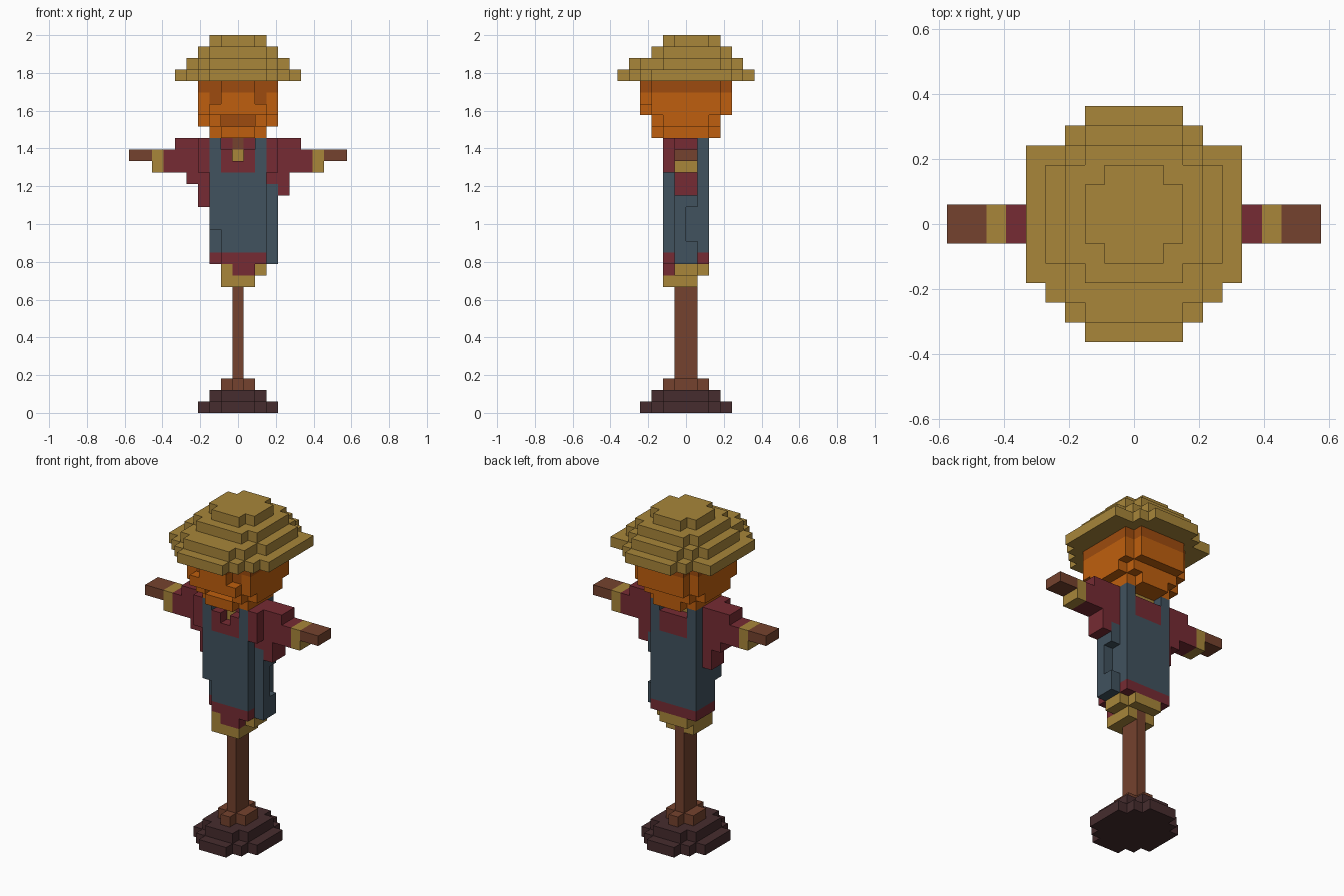
import bpy
import bmesh
from mathutils import Vector

UNIT = 2 / 33

cube = bpy.data.objects.get("Cube")
if cube:
    bpy.data.objects.remove(cube, do_unlink=True)


def linear(c):
    c /= 255
    return c / 12.92 if c <= 0.04045 else ((c + 0.055) / 1.055) ** 2.4


def material(name, r, g, b):
    mat = bpy.data.materials.new(name)
    colour = (linear(r), linear(g), linear(b), 1)
    mat.diffuse_color = colour
    mat.use_nodes = True
    shader = next(n for n in mat.node_tree.nodes if n.type == 'BSDF_PRINCIPLED')
    shader.inputs["Base Color"].default_value = colour
    return mat


straw = material("straw", 168, 134, 58)
orange = material("orange", 191, 95, 14)
burnt_orange = material("burnt orange", 157, 75, 14)
maroon = material("maroon", 118, 43, 51)
denim = material("denim blue", 65, 82, 94)
wood = material("wood brown", 117, 66, 46)
earth = material("dark earth", 70, 44, 46)

taken = {}    # every filled cell and the part that owns it
carved = set()
parts = {}


def cells(x0, x1, y0, y1, z0, z1):
    """Cells of a box: x by first and last column, y and z by edges."""
    return {(x, y, z) for x in range(x0, x1 + 1)
            for y in range(y0, y1) for z in range(z0, z1)}


def carve(*box):
    carved.update(cells(*box))


def part(name, mat, *boxes):
    """Claim the free cells of the boxes for a named part."""
    parts[name] = mat
    for box in boxes:
        for cell in cells(*box) - carved:
            taken.setdefault(cell, name)


def disc(z, *steps):
    """One stepped layer: half width in columns, back and front edges."""
    return [(-half, half, y0, y1, z, z + 1) for half, y0, y1 in steps]


def build(name, mat):
    """Make the outer skin of a part from its claimed cells."""
    bm = bmesh.new()
    for cell in [c for c, owner in taken.items() if owner == name]:
        low = Vector((cell[0] - 0.5, cell[1], cell[2]))
        for axis in range(3):
            for side in (0, 1):
                near = list(cell)
                near[axis] += 2 * side - 1
                if tuple(near) in taken:
                    continue
                u, v = Vector(), Vector()
                u[(axis + 1) % 3] = v[(axis + 2) % 3] = 1
                start = low.copy()
                start[axis] += side
                loop = [start, start + u, start + u + v, start + v]
                if not side:
                    loop.reverse()
                bm.faces.new([bm.verts.new(p * UNIT) for p in loop])
    bmesh.ops.remove_doubles(bm, verts=bm.verts, dist=UNIT / 100)
    bmesh.ops.dissolve_limit(bm, angle_limit=0.02, verts=bm.verts, edges=bm.edges)
    mesh = bpy.data.meshes.new(name)
    bm.to_mesh(mesh)
    bm.free()
    mesh.materials.append(mat)
    bpy.context.collection.objects.link(bpy.data.objects.new(name, mesh))


# Earth mound and pole
part("mound", earth,
     *disc(0, (3, -2, 2), (2, -3, 3), (1, -4, 4)),
     *disc(1, (2, -2, 2), (1, -3, 3)))
part("pole_foot", wood, *disc(2, (1, -1, 1), (0, -2, 2)))
part("pole", wood, (0, 0, -1, 1, 3, 24))

# Hat, from the brim up
part("hat", straw,
     *disc(29, (5, -3, 4), (4, -4, 4), (3, -5, 5), (2, -6, 6)),
     *disc(30, (4, -2, 3), (3, -4, 4), (2, -5, 5)),
     *disc(31, (3, -2, 3), (2, -3, 4)),
     *disc(32, (2, -1, 2), (1, -2, 3)))

# Face openings: eyes and mouth
for x in (-2, 2):
    carve(x, x, -4, -3, 27, 29)
carve(-1, 1, -3, -2, 25, 26)
part("eye_backs", burnt_orange, *[(x, x, -3, -2, 27, 28) for x in (-2, 2)])
part("mouth_back", burnt_orange, (-1, 1, -2, -1, 25, 26))

# Pumpkin head with its darker top band
part("head_band", burnt_orange, *disc(28, (3, -3, 3), (2, -4, 4)))
part("head", orange,
     *[box for z in (26, 27) for box in disc(z, (3, -3, 3), (2, -4, 4))],
     *disc(25, (3, -2, 2), (2, -3, 3)),
     *disc(24, (2, -2, 2), (1, -3, 3)))

# Open collar with straw showing
carve(-1, 1, -2, -1, 23, 24)
carve(0, 0, -2, -1, 22, 23)
carve(-1, 1, 1, 2, 23, 24)
del taken[(0, -1, 22)]
del taken[(0, 0, 23)]
part("collar_straw", straw, (0, 0, -1, 0, 22, 23), (-1, 1, 0, 1, 23, 24))

# Shirt: chest, back, shoulders and hem
carve(-2, -2, -2, -1, 13, 16)
part("shirt", maroon,
     (-1, 1, -2, 2, 21, 24),
     (-3, -3, -2, -1, 21, 24), (3, 3, -2, -1, 21, 24),
     (-2, 2, -2, 2, 13, 14), (0, 1, -2, -1, 12, 13))

# Arms on both sides
for side, label in ((1, "left"), (-1, "right")):
    def arm(x0, x1, z0, z1):
        a, b = sorted((x0 * side, x1 * side))
        return (a, b, -1, 1, z0, z1)
    part(label + "_sleeve", maroon, arm(3, 5, 21, 24), arm(6, 6, 21, 23),
         arm(3, 4, 20, 21),
         arm(4, 4, 19, 20) if side > 0 else arm(3, 3, 18, 20))
    part(label + "_cuff", straw, arm(7, 7, 21, 23))
    part(label + "_hand", wood, arm(8, 9, 22, 23))

# Overalls with a loose side flap
part("overalls", denim, (-2, 2, -2, 2, 14, 24))
part("side_flap", denim,
     (3, 3, -1, 0, 13, 20), (3, 3, 0, 1, 13, 15), (3, 3, 0, 1, 18, 20))

# Straw poking out of the hem
part("hem_straw", straw,
     (-1, 1, -1, 2, 12, 13), (2, 2, -1, 1, 12, 13), (-1, -1, -2, -1, 12, 13),
     (-1, 1, -2, 1, 11, 12))

for part_name, part_material in parts.items():
    build(part_name, part_material)
